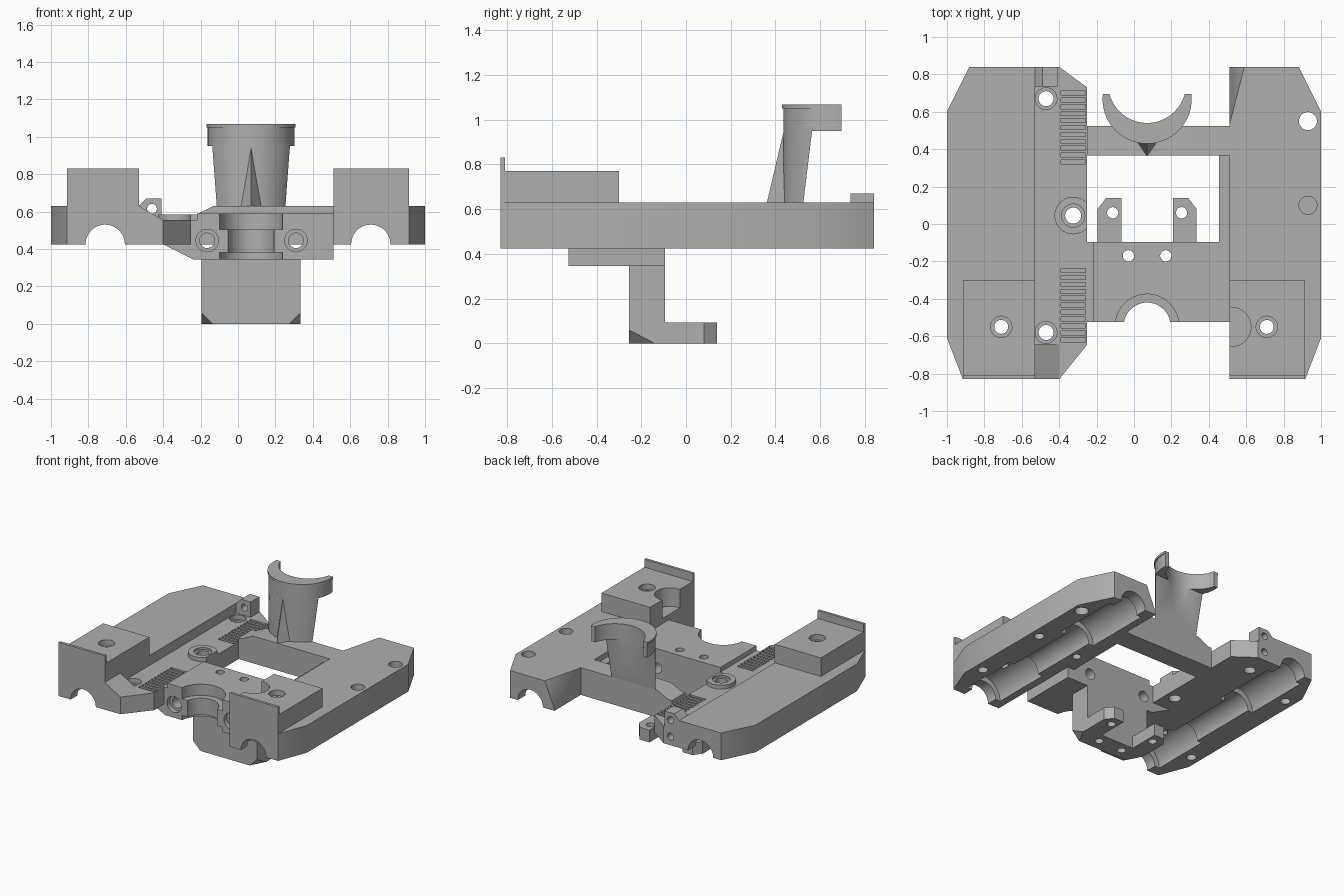
import bpy, bmesh, math
from mathutils import Vector

if "Cube" in bpy.data.objects:
    bpy.data.objects.remove(bpy.data.objects["Cube"])

GREY = (0.43, 0.43, 0.43, 1)
mat = bpy.data.materials.new("grey plastic")
mat.use_nodes = True
mat.diffuse_color = GREY
mat.node_tree.nodes["Principled BSDF"].inputs["Base Color"].default_value = GREY
parts = []


def finish(name, bm, part):
    bmesh.ops.recalc_face_normals(bm, faces=bm.faces)
    mesh = bpy.data.meshes.new(name)
    bm.to_mesh(mesh)
    bm.free()
    obj = bpy.data.objects.new(name, mesh)
    bpy.context.collection.objects.link(obj)
    if part:
        mesh.materials.append(mat)
        parts.append(obj)
    else:
        obj.hide_render = True
    return obj


def place(a, b, c, axis):
    return {"z": (a, b, c), "y": (a, c, b), "x": (c, a, b)}[axis]


def prism(name, pts, lo, hi, axis="z", part=True, top=None):
    """Extrude a profile along an axis, optionally lofting to a second profile."""
    bm = bmesh.new()
    low = [bm.verts.new(place(a, b, lo, axis)) for a, b in pts]
    high = [bm.verts.new(place(a, b, hi, axis)) for a, b in (top or pts)]
    bm.faces.new(low)
    bm.faces.new(high)
    for i in range(len(low)):
        j = (i + 1) % len(low)
        bm.faces.new((low[i], low[j], high[j], high[i]))
    return finish(name, bm, part)


def rect(a0, a1, b0, b1):
    return [(a0, b0), (a1, b0), (a1, b1), (a0, b1)]


def arc(cx, cy, r, start=0, end=360, n=48):
    full = end - start == 360
    angles = [math.radians(start + (end - start) * i / n) for i in range(n if full else n + 1)]
    return [(cx + r * math.cos(t), cy + r * math.sin(t)) for t in angles]


def hull(name, pts, part=True):
    bm = bmesh.new()
    for p in pts:
        bm.verts.new(p)
    bmesh.ops.convex_hull(bm, input=bm.verts)
    return finish(name, bm, part)


def cut(obj, cutter):
    mod = obj.modifiers.new("cut", "BOOLEAN")
    mod.operation, mod.solver, mod.object = "DIFFERENCE", "EXACT", cutter
    with bpy.context.temp_override(object=obj, active_object=obj, selected_objects=[obj]):
        bpy.ops.object.modifier_apply(modifier=mod.name)
    bpy.data.objects.remove(cutter)


def drill(obj, a, b, r, lo, hi, axis="z"):
    cut(obj, prism("drill", arc(a, b, r), lo, hi, axis, False))


def cut_corner(obj, a, b, c, corner):
    """Slice off the corner lying beyond the plane through a, b, c."""
    tri = [Vector(p) for p in (a, b, c)]
    mid = sum(tri, Vector()) / 3
    tip = mid + (Vector(corner) - mid) * 6
    cut(obj, hull("slice", [mid + (p - mid) * 3 for p in tri] + [tip], False))


# Rod rails with bearing blocks and front lips
BASE, DECK, STRIP = 0.425, 0.63, 0.555
for side, name, inner in ((-1, "right", 0.53), (1, "left", 0.51)):
    outline = [(inner, -0.83), (0.915, -0.83), (1, -0.61), (1, 0.6), (0.88, 0.84), (inner, 0.84)]
    rail = prism(name + "_rail", [(side * x, y) for x, y in outline], BASE, DECK)
    block = prism(name + "_bearing_block", rect(side * inner, side * 0.915, -0.81, -0.3), DECK, 0.77)
    prism(name + "_front_lip", rect(side * inner, side * 0.915, -0.83, -0.81), DECK, 0.83)
    rod = side * 0.71
    drill(rail, rod, BASE, 0.105, -1, 1, "y")
    for lo, hi in ((-0.75, -0.3), (0.24, 0.75)):
        drill(rail, rod, BASE, 0.145, lo, hi, "y")
    drill(rail, rod, -0.55, 0.037, 0.5, 0.7)
    drill(block, rod, -0.55, 0.037, 0.6, 0.8)
    drill(block, rod, -0.55, 0.057, 0.73, 0.8)
    for y in (-0.5, 0.1 if side > 0 else 0.5):
        drill(rail, side * 0.93, y, 0.035, 0.4, 0.52)
    if side > 0:
        drill(rail, 0.93, 0.55, 0.048, 0.4, 0.7)
        drill(rail, 0.93, 0.1, 0.048, 0.58, 0.7)
        drill(rail, 0.555, 0.05, 0.03, 0.4, 0.52)
        drill(block, 0.52, -0.55, 0.105, 0.6, 0.8)
        cut_corner(rail, (0.51, 0.53, DECK), (0.59, 0.84, DECK), (0.51, 0.84, 0.44), (0.51, 0.84, DECK))

# Belt strip beside the right rail
strip = prism("belt_strip", [(-0.53, -0.83), (-0.4, -0.83), (-0.25, -0.645), (-0.25, 0.73),
                             (-0.4, 0.84), (-0.53, 0.84)], BASE, STRIP)
for y in (-0.58, 0.67):
    drill(strip, -0.47, y, 0.04, 0.4, 0.6)
    drill(strip, -0.47, y, 0.058, 0.52, 0.6)
drill(strip, -0.325, 0.045, 0.043, 0.4, 0.6)
for first in (-0.63, 0.32):
    for i in range(11):
        y = first + i * 0.037
        cut(strip, prism("tooth", rect(-0.39, -0.26, y, y + 0.022), 0.53, 0.6, "z", False))
prism("front_slope", [(-0.53, STRIP), (-0.4, STRIP), (-0.53, DECK)], -0.83, -0.645, "y")

# Raised screw boss, trimmed flush with the strip
boss = prism("screw_boss", arc(-0.325, 0.045, 0.1), STRIP, 0.585)
cut(boss, prism("trim", rect(-0.25, 0, -0.2, 0.3), 0.5, 0.7, "z", False))
drill(boss, -0.325, 0.045, 0.043, 0.5, 0.7)
drill(boss, -0.325, 0.045, 0.062, 0.57, 0.7)

# Rear post with two cable holes
post = prism("rear_post", [(-0.53, 0.55), (-0.41, 0.55), (-0.41, 0.67), (-0.49, 0.67), (-0.53, DECK)],
             0.735, 0.84, "y")
drill(post, -0.46, 0.615, 0.026, 0.7, 0.9, "y")
drill(strip, -0.46, 0.49, 0.026, 0.76, 0.9, "y")

# Front tool plate with grooved half-round mount and screw holes
plate = prism("tool_plate", [(-0.4, BASE), (-0.24, 0.345), (0.51, 0.345), (0.51, 0.59), (-0.22, 0.59),
                             (-0.22, STRIP), (-0.25, STRIP), (-0.25, BASE)], -0.525, -0.095, "y")
drill(plate, 0.07, -0.545, 0.125, 0.3, 0.7)
for lo, hi in ((0.3, 0.38), (0.505, 0.7)):
    drill(plate, 0.07, -0.545, 0.17, lo, hi)
for x in (-0.165, 0.31):
    drill(plate, x, 0.445, 0.04, -0.6, 0, "y")
    drill(plate, x, 0.445, 0.06, -0.6, -0.49, "y")

# Lower bracket with two drilled tabs
bracket = prism("lower_bracket", rect(-0.195, 0.335, -0.255, -0.095), 0, 0.345)
for x in (-0.03, 0.17):
    drill(plate, x, -0.17, 0.03, 0.3, 0.7)
    drill(bracket, x, -0.17, 0.03, -0.1, 0.4)
for s in (-1, 1):
    def mx(d):
        return 0.07 + s * d
    e = 0.265
    cut_corner(bracket, (mx(e), -0.14, 0), (mx(e - 0.06), -0.255, 0), (mx(e), -0.255, 0.06),
               (mx(e), -0.255, 0))
    tab = prism("bracket_tab", [(mx(e), -0.095), (mx(e), 0.08), (mx(0.22), 0.138), (mx(0.138), 0.138),
                                (mx(0.138), -0.095)], 0, 0.092)
    drill(tab, mx(0.184), 0.06, 0.03, -0.1, 0.2)

# Rear cross bar and side ledge framing the opening
prism("rear_bar", [(-0.25, BASE), (0.51, BASE), (0.51, DECK), (-0.13, DECK), (-0.22, 0.585), (-0.25, 0.585)],
      0.365, 0.525, "y")
prism("side_ledge", rect(0.455, 0.51, -0.095, 0.365), BASE, 0.59)

# Cradle: tapered stem, front rib, crescent rim and flange
CX, CY, R = 0.07, 0.667, 0.232


def segment(chord_y):
    half = math.degrees(math.acos((CY - chord_y) / R))
    return arc(CX, CY, R, 270 - half, 270 + half, 32)


stem = prism("cradle_stem", segment(0.525), DECK, 0.96, top=segment(0.565))
rim = prism("cradle_rim", arc(CX, CY, R, n=64), 0.95, 1.052)
flange = prism("cradle_flange", arc(CX, CY, R + 0.006, n=64), 1.05, 1.068)
for obj in (stem, rim, flange):
    drill(obj, CX, 0.748, 0.208, 0.5, 1.2)
for obj in (rim, flange):
    cut(obj, prism("trim", rect(-0.4, 0.5, 0.695, 1.1), 0.5, 1.2, "z", False))
hull("cradle_rib", [(CX, 0.362, DECK), (0.01, 0.45, DECK), (0.13, 0.45, DECK), (CX, 0.437, 0.95)])

# Smooth the round surfaces while keeping edges sharp
for obj in bpy.context.selected_objects:
    obj.select_set(False)
for obj in parts:
    obj.select_set(True)
bpy.context.view_layer.objects.active = parts[0]
bpy.ops.object.shade_smooth_by_angle(angle=math.radians(30))
